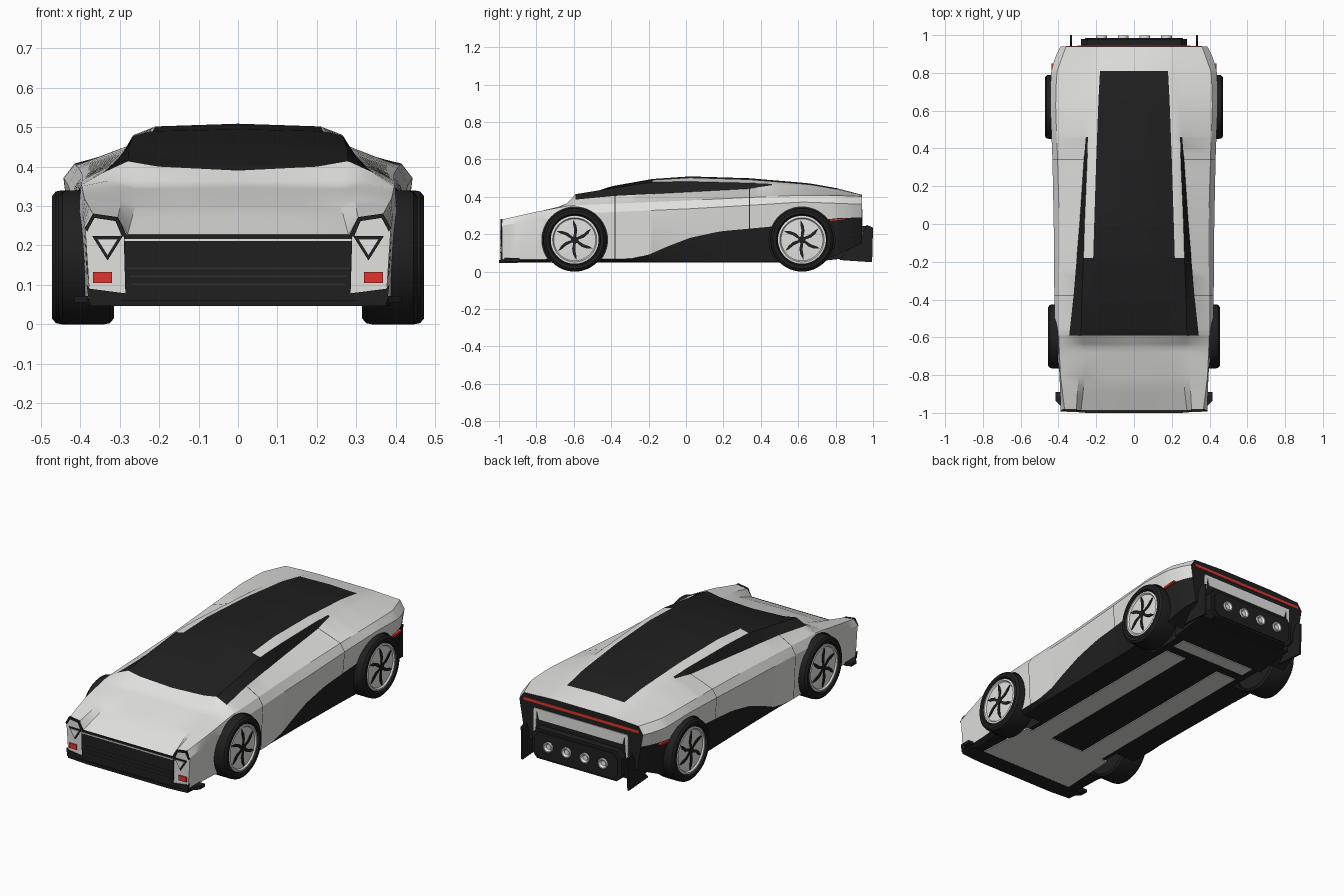
import bpy, bmesh, math

if "Cube" in bpy.data.objects:
    bpy.data.objects.remove(bpy.data.objects["Cube"])

def material(name, r, g, b):
    m = bpy.data.materials.new(name)
    m.diffuse_color = (r, g, b, 1)
    m.use_nodes = True
    m.node_tree.nodes["Principled BSDF"].inputs["Base Color"].default_value = m.diffuse_color
    return m

SILVER = material("silver paint", .75, .75, .73)
BLACK = material("black trim", .014, .014, .014)
SEAM = material("dark grey seam", .03, .03, .03)
RED = material("red light", .75, .035, .025)
CHROME = material("pale metal", .8, .8, .8)

def finish(name, bm, mats, angle=30):
    bmesh.ops.recalc_face_normals(bm, faces=bm.faces)
    me = bpy.data.meshes.new(name)
    bm.to_mesh(me)
    bm.free()
    ob = bpy.data.objects.new(name, me)
    bpy.context.collection.objects.link(ob)
    for m in mats:
        me.materials.append(m)
    smooth(ob, angle)
    return ob

def smooth(ob, angle):
    bpy.ops.object.select_all(action='DESELECT')
    ob.select_set(True)
    bpy.context.view_layer.objects.active = ob
    bpy.ops.object.shade_smooth_by_angle(angle=math.radians(angle))

def prism(name, pts, axis, a, b, mat, mirror=False):
    """Extrude a 2D outline along an axis; optionally mirror across x."""
    place = {'x': lambda p, t: (t, p[0], p[1]), 'y': lambda p, t: (p[0], t, p[1]),
             'z': lambda p, t: (p[0], p[1], t)}[axis]
    bm = bmesh.new()
    for s in ((1, -1) if mirror else (1,)):
        ends = []
        for t in (a, b):
            ends.append([bm.verts.new((s * v[0], v[1], v[2])) for v in (place(p, t) for p in pts)])
            bm.faces.new(ends[-1])
        n = len(pts)
        for i in range(n):
            bm.faces.new((ends[0][i], ends[0][(i + 1) % n], ends[1][(i + 1) % n], ends[1][i]))
    return finish(name, bm, [mat])

def rect(x0, x1, z0, z1):
    return [(x0, z0), (x1, z0), (x1, z1), (x0, z1)]

def lathe(name, profile, cx, cy, cz, axis, mat, s=1, n=48):
    """Revolve (radius, offset) points about the x or y axis."""
    bm = bmesh.new()
    rings = []
    for r, o in profile:
        ring = []
        for i in range(n):
            c, d = r * math.cos(math.tau * i / n), r * math.sin(math.tau * i / n)
            ring.append(bm.verts.new((cx + s * o, cy + c, cz + d) if axis == 'x' else (cx + c, cy + o, cz + d)))
        rings.append(ring)
    for p, q in zip(rings, rings[1:]):
        for i in range(n):
            bm.faces.new((p[i], p[(i + 1) % n], q[(i + 1) % n], q[i]))
    bm.faces.new(rings[0])
    bm.faces.new(rings[-1])
    return finish(name, bm, [mat])

def lerp(keys, y):
    if y <= keys[0][0]:
        return keys[0][1:]
    for a, b in zip(keys, keys[1:]):
        if y <= b[0]:
            t = (y - a[0]) / (b[0] - a[0])
            return tuple(u + (v - u) * t for u, v in zip(a[1:], b[1:]))
    return keys[-1][1:]

# body guide lines along y
WIDTH = [(-.985, .388), (-.78, .395), (-.6, .42), (0, .425), (.35, .432), (.62, .443), (.8, .44), (.88, .42), (.94, .388)]
FLOOR = [(-.985, .052), (.72, .052), (.94, .15)]
PANEL = [(-.985, .065), (-.3, .068), (-.2, .09), (-.11, .13), (.02, .18), (.18, .215), (.45, .24), (.8, .285), (.94, .29)]
BELT = [(-.985, .245), (-.6, .31), (0, .335), (.35, .355), (.62, .372), (.94, .36)]
SHOULDER = [(-.985, .367, .278), (-.8, .39, .32), (-.62, .397, .353), (0, .395, .38), (.35, .405, .397),
            (.62, .415, .408), (.8, .41, .407), (.94, .36, .402)]
GLASS_LOW = [(-.985, .305, .27), (-.8, .295, .318), (-.68, .30, .347), (-.59, .343, .385), (-.38, .32, .405),
             (0, .288, .425), (.33, .266, .443), (.46, .255, .462), (.62, .25, .45), (.94, .24, .408)]
GLASS_TOP = [(-.985, .28, .228), (-.85, .265, .285), (-.72, .245, .332), (-.65, .262, .35), (-.59, .28, .414),
             (-.38, .276, .448), (-.18, .267, .478), (0, .262, .482), (.33, .248, .474), (.46, .244, .469),
             (.62, .23, .458), (.94, .2, .41)]
STRIP = [(-.985, .15, .228), (-.85, .15, .29), (-.65, .17, .353), (-.59, .2, .40), (-.38, .21, .457), (-.18, .216, .49),
         (.02, .21, .502), (.34, .2, .492), (.66, .188, .466), (.81, .18, .44), (.94, .17, .411)]
CENTRE = [(-.985, .228), (-.85, .292), (-.65, .356), (-.59, .39), (-.4, .456), (-.18, .495), (.02, .509), (.34, .499),
          (.66, .472), (.81, .445), (.94, .411)]

def section(y):
    w, z0 = lerp(WIDTH, y)[0], lerp(FLOOR, y)[0]
    half = [(0, z0), (w - .035, z0), (w - .012, lerp(PANEL, y)[0]), (w, lerp(BELT, y)[0]),
            lerp(SHOULDER, y), lerp(GLASS_LOW, y), lerp(GLASS_TOP, y), lerp(STRIP, y), (0, lerp(CENTRE, y)[0])]
    return half + [(-x, z) for x, z in half[-2:0:-1]]

# lofted body: paint, glass, roof strip, lower panels and door seams
ys = {round(-.985 + 1.925 * i / 44, 4) for i in range(45)}
ys |= {-.59, -.18, .81, .46, -.65, -.382, -.378, .338, .342, .94}
ys = sorted(ys)
bm = bmesh.new()
rings = [[bm.verts.new((x, y, z)) for x, z in section(y)] for y in ys]
for i in range(len(ys) - 1):
    ym = (ys[i] + ys[i + 1]) / 2
    seam = abs(ym + .38) < .0015 or abs(ym - .34) < .0015
    for j in range(16):
        f = bm.faces.new((rings[i][j], rings[i][(j + 1) % 16], rings[i + 1][(j + 1) % 16], rings[i + 1][j]))
        band = j if j < 8 else 15 - j
        black = (band < 2 or (band == 5 and -.59 < ym < .46) or (band == 6 and -.59 < ym < -.18)
                 or (band == 7 and -.59 < ym < .81))
        f.material_index = 1 if black else 2 if seam and band in (2, 3, 4) else 0
bm.faces.new(rings[0])
bm.faces.new(rings[-1]).material_index = 1
body = finish("body", bm, [SILVER, BLACK, SEAM])

# wheel arches
WHEELS = [("front", -.595, .455), ("rear", .62, .472)]
for label, wy, wx in WHEELS:
    for s in (1, -1):
        cutter = lathe("arch_cutter", [(.176, -.19), (.176, .1)], s * wx, wy, .17, 'x', BLACK, s)
        cutter.data.materials.clear()
        for m in (SILVER, BLACK):
            cutter.data.materials.append(m)
        for p in cutter.data.polygons:
            p.material_index = 1
        cutter.hide_render = True
        mod = body.modifiers.new("arch", 'BOOLEAN')
        mod.operation, mod.solver, mod.object = 'DIFFERENCE', 'EXACT', cutter
        bpy.ops.object.select_all(action='DESELECT')
        bpy.context.view_layer.objects.active = body
        body.select_set(True)
        bpy.ops.object.modifier_apply(modifier=mod.name)
        bpy.data.objects.remove(cutter)
smooth(body, 25)

# wheels: tyre, rim disc and pinwheel openings
for label, wy, wx in WHEELS:
    for s, side in ((1, "right"), (-1, "left")):
        tag = f"{label}_{side}_"
        lathe(tag + "tyre", [(.11, -.14), (.155, -.14), (.167, -.13), (.17, -.115), (.17, -.025), (.167, -.01),
                             (.155, 0), (.138, 0), (.132, -.012)], s * wx, wy, .17, 'x', BLACK, s)
        lathe(tag + "rim", [(.128, -.03), (.128, -.006), (.118, -.004), (.112, -.012), (.03, -.008)],
              s * wx, wy, .17, 'x', SILVER, s)
        lathe(tag + "hub", [(.02, -.02), (.02, -.003)], s * wx, wy, .17, 'x', BLACK, s, 16)
        for k in range(6):
            blade = [(.015, -.45), (.05, -.26), (.08, -.08), (.107, .1), (.085, .13), (.055, .08), (.015, .45)]
            pts = [(wy + r * math.cos(a + math.tau * k / 6 + .5), .17 + r * math.sin(a + math.tau * k / 6 + .5))
                   for r, a in blade]
            prism(tag + "rim_opening", pts, 'x', s * (wx - .013), s * (wx - .005), BLACK)

# front: grille, bars, bright line, lip
prism("grille", [(-.29, .228), (.29, .228), (.285, .053), (-.285, .053)], 'y', -.98, -.992, BLACK)
for z in (.1, .12, .14):
    w = .27 + (z - .1) * .3
    prism("grille_bar", rect(-w, w, z, z + .004), 'y', -.985, -.995, SEAM)
prism("grille_bright_line", rect(-.288, .288, .211, .217), 'y', -.985, -.995, CHROME)
prism("front_lip", [(-.385, -.9), (-.375, -.99), (-.25, -1), (.25, -1), (.375, -.99), (.385, -.9)], 'z', .046, .062, BLACK)
prism("front_corner_trim", [(.28, .055), (.378, .055), (.384, .1), (.375, .09), (.28, .078)], 'y', -.98, -.992, BLACK, True)
prism("front_canard", [(.38, -.97), (.415, -.935), (.415, -.89), (.38, -.89)], 'z', .055, .072, BLACK, True)

# headlights
prism("headlight_frame", [(.282, .226), (.305, .272), (.368, .281), (.388, .243), (.383, .235), (.364, .27),
                          (.311, .262), (.294, .222)], 'y', -.98, -.993, BLACK, True)
prism("headlight_ring", [(.292, .224), (.37, .224), (.331, .162)], 'y', -.98, -.99, BLACK, True)
prism("headlight_lens", [(.304, .217), (.358, .217), (.331, .174)], 'y', -.985, -.994, CHROME, True)
prism("front_marker", rect(.32, .368, .105, .133), 'y', -.98, -.992, RED, True)

# rear: light strip, panel, exhaust housing, fins
prism("tail_light_strip", rect(-.36, .36, .362, .378), 'y', .935, .942, RED)
prism("rear_panel", [(-.28, .335), (.28, .335), (.262, .275), (-.262, .275)], 'y', .935, .944, SILVER)
prism("rear_panel_leg", [(.275, .335), (.295, .335), (.298, .2), (.285, .2)], 'y', .935, .944, SILVER, True)
prism("exhaust_housing", [(-.25, .075), (.25, .075), (.28, .11), (.28, .21), (.25, .245), (-.25, .245), (-.28, .21),
                          (-.28, .11)], 'y', .88, .98, BLACK)
prism("exhaust_frame", [(-.23, .085), (.23, .085), (.26, .115), (.26, .2), (.23, .23), (-.23, .23), (-.26, .2),
                        (-.26, .115)], 'y', .975, .986, BLACK)
for x in (-.172, -.058, .058, .172):
    lathe("exhaust_pipe", [(.028, .95), (.028, .998), (.022, .998), (.014, .988)], x, 0, .16, 'y', CHROME, 1, 20)
prism("rear_fin", [(.82, .062), (.995, .05), (1.0, .235), (.965, .25), (.94, .2)], 'x', .328, .338, BLACK, True)
prism("diffuser", [(.7, .054), (.93, .08), (.93, .17), (.7, .1)], 'x', -.3, .3, BLACK)
prism("rear_side_marker", [(.77, .268), (.85, .277), (.85, .286), (.77, .281)], 'x', .418, .436, RED, True)

# underside panels
prism("front_under_panel", [(-.3, -.95), (.3, -.95), (.28, -.56), (-.28, -.56)], 'z', .047, .055, SILVER)
prism("long_under_panel", rect(.11, .24, -.56, .56), 'z', .047, .055, SILVER, True)
prism("rear_under_panel", rect(-.24, .24, .62, .7), 'z', .047, .055, SILVER)
